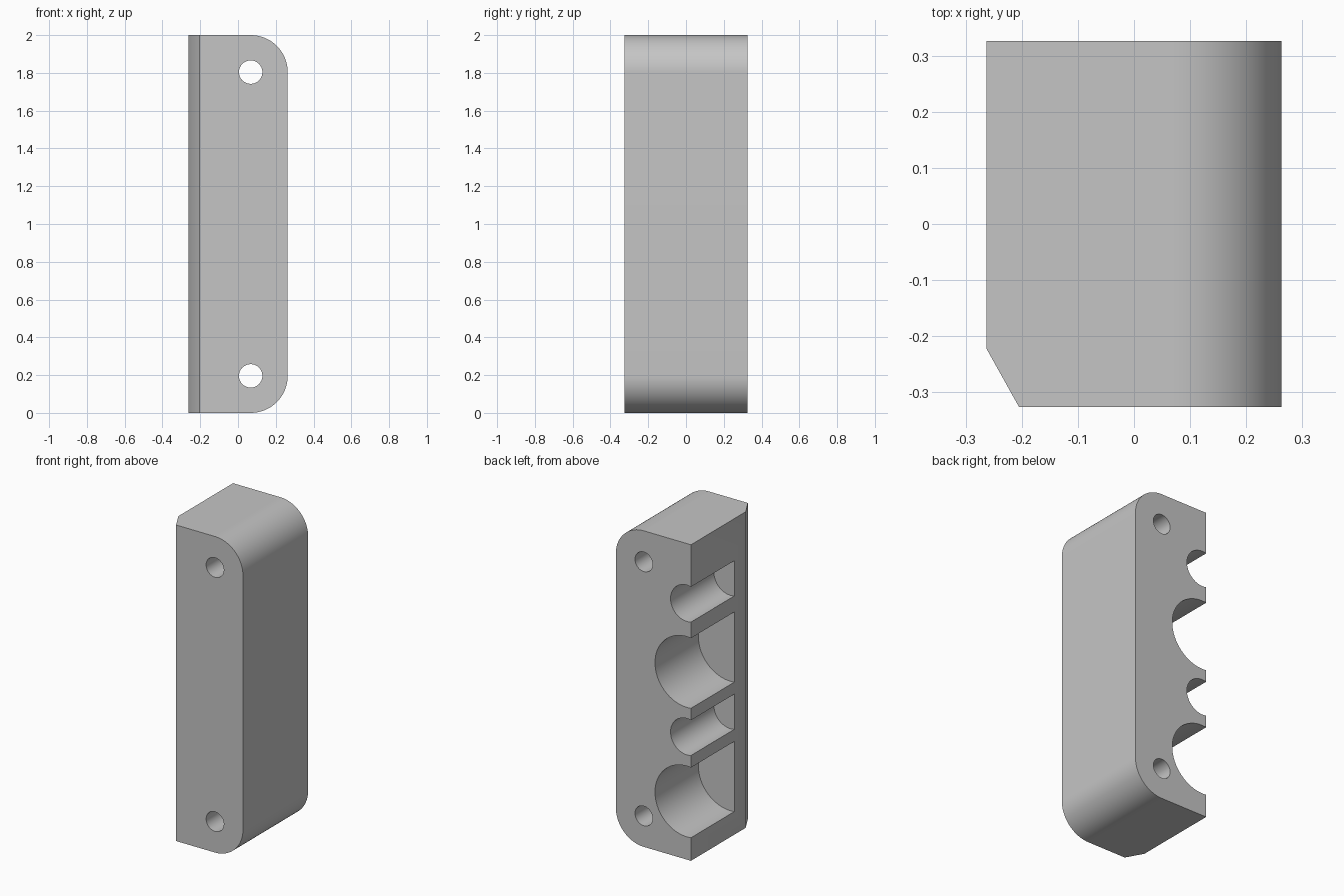
import bpy, bmesh
from math import sin, cos, pi, radians
from mathutils import Vector

if "Cube" in bpy.data.objects:
    bpy.data.objects.remove(bpy.data.objects["Cube"], do_unlink=True)

HALF_X, HALF_Y, HEIGHT = 0.263, 0.326, 2.0
CORNER = 0.196                 # radius of the two rounded corners
PIVOT_X = HALF_X - CORNER      # corner centres, shared by the bolt holes
GROOVE_END = -0.108            # grooves run from the back to this y

grey = bpy.data.materials.new("plain grey")
grey.use_nodes = True
grey.diffuse_color = (0.56, 0.56, 0.56, 1)
grey.node_tree.nodes["Principled BSDF"].inputs["Base Color"].default_value = grey.diffuse_color


def arc(cx, cz, r, start, end, steps):
    angles = [radians(start + (end - start) * i / steps) for i in range(steps + 1)]
    return [(cx + r * cos(a), cz + r * sin(a)) for a in angles]


def extrude_profile(name, points, y0, y1):
    """Solid from an x-z outline, extruded along y."""
    bm = bmesh.new()
    face = bm.faces.new([bm.verts.new((x, y0, z)) for x, z in points])
    new = bmesh.ops.extrude_face_region(bm, geom=[face])["geom"]
    verts = [v for v in new if isinstance(v, bmesh.types.BMVert)]
    bmesh.ops.translate(bm, verts=verts, vec=(0, y1 - y0, 0))
    bmesh.ops.recalc_face_normals(bm, faces=bm.faces)
    mesh = bpy.data.meshes.new(name)
    bm.to_mesh(mesh)
    bm.free()
    mesh.materials.append(grey)
    obj = bpy.data.objects.new(name, mesh)
    bpy.context.collection.objects.link(obj)
    return obj


# Body: block with two rounded corners on the +x side
outline = [(-HALF_X, 0)]
outline += arc(PIVOT_X, CORNER, CORNER, -90, 0, 24)
outline += arc(PIVOT_X, HEIGHT - CORNER, CORNER, 0, 90, 24)
outline += [(-HALF_X, HEIGHT)]
body = extrude_profile("clamp_block", outline, -HALF_Y, HALF_Y)

# Bevelled front edge on the -x side
bm = bmesh.new()
bm.from_mesh(body.data)
edge_a, edge_b = Vector((-HALF_X, -0.222, 0)), Vector((-0.205, -HALF_Y, 0))
along = edge_b - edge_a
cut = bmesh.ops.bisect_plane(
    bm, geom=bm.verts[:] + bm.edges[:] + bm.faces[:], plane_co=edge_a,
    plane_no=(along.y, -along.x, 0), clear_outer=True)
rim = [e for e in cut["geom_cut"] if isinstance(e, bmesh.types.BMEdge)]
bmesh.ops.edgeloop_fill(bm, edges=rim)
bmesh.ops.recalc_face_normals(bm, faces=bm.faces)
bm.to_mesh(body.data)
bm.free()

# Cutters: two through holes and four blind cable grooves
cutters = []
for z in (CORNER, HEIGHT - CORNER):
    cutters.append(extrude_profile(
        "bolt_hole_cutter", arc(PIVOT_X, z, 0.062, 0, 360, 40)[:-1], -0.5, 0.5))
for z, radius in ((0.368, 0.224), (0.778, 0.115), (1.187, 0.224), (1.622, 0.115)):
    cutters.append(extrude_profile(
        "groove_cutter", arc(0.028 - HALF_X, z, radius, 0, 360, 64)[:-1], GROOVE_END, 0.5))

for cutter in cutters:
    cutter.hide_render = True
    mod = body.modifiers.new("cut", 'BOOLEAN')
    mod.operation = 'DIFFERENCE'
    mod.solver = 'EXACT'
    mod.object = cutter

# Bake the cuts, then drop the cutters
bpy.context.view_layer.update()
evaluated = body.evaluated_get(bpy.context.evaluated_depsgraph_get())
final = bpy.data.meshes.new_from_object(evaluated)
body.modifiers.clear()
body.data = final
for cutter in cutters:
    bpy.data.objects.remove(cutter, do_unlink=True)

# Smooth rounds, sharp edges
bpy.ops.object.select_all(action='DESELECT')
body.select_set(True)
bpy.context.view_layer.objects.active = body
bpy.ops.object.shade_smooth_by_angle(angle=radians(30))
